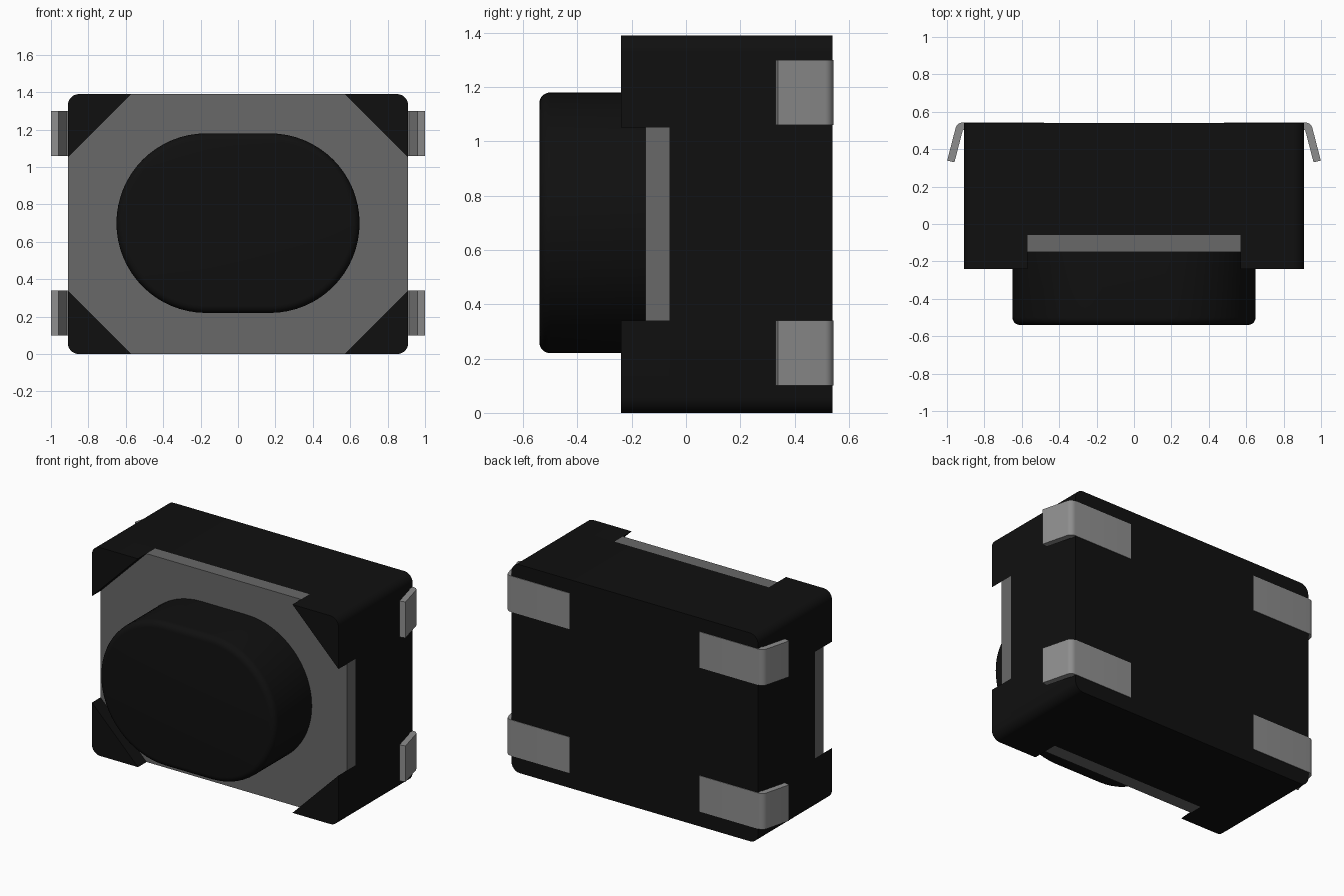
import bpy, bmesh, math
from mathutils import Vector

old = bpy.data.objects.get("Cube")
if old:
    bpy.data.objects.remove(old, do_unlink=True)


def material(name, value):
    m = bpy.data.materials.new(name)
    m.use_nodes = True
    m.diffuse_color = (value, value, value, 1)
    m.node_tree.nodes["Principled BSDF"].inputs["Base Color"].default_value = (value, value, value, 1)
    return m


BLACK = material("black plastic", 0.005)
GREY = material("dark grey steel", 0.14)
SILVER = material("silver contact", 0.27)

W, H, BACK, FRONT = 0.91, 1.39, 0.54, -0.24
CUT = 0.34          # size of the triangular corners
MID = H / 2


def prism(name, points, depth_axis, start, end, mat):
    """Extrude a flat outline along y (points are x, z) or z (points are x, y)."""
    def place(p, d):
        return (p[0], d, p[1]) if depth_axis == "y" else (p[0], p[1], d)
    bm = bmesh.new()
    a = [bm.verts.new(place(p, start)) for p in points]
    b = [bm.verts.new(place(p, end)) for p in points]
    bm.faces.new(a)
    bm.faces.new(b[::-1])
    n = len(a)
    for i in range(n):
        bm.faces.new((a[i], b[i], b[(i + 1) % n], a[(i + 1) % n]))
    bmesh.ops.recalc_face_normals(bm, faces=bm.faces)
    mesh = bpy.data.meshes.new(name)
    bm.to_mesh(mesh)
    bm.free()
    ob = bpy.data.objects.new(name, mesh)
    bpy.context.collection.objects.link(ob)
    mesh.materials.append(mat)
    return ob


def arc(cx, cy, r, a0, a1, steps):
    return [(cx + r * math.cos(math.radians(a0 + (a1 - a0) * i / steps)),
             cy + r * math.sin(math.radians(a0 + (a1 - a0) * i / steps)))
            for i in range(steps + 1)]


def smooth(ob):
    bpy.ops.object.select_all(action="DESELECT")
    ob.select_set(True)
    bpy.context.view_layer.objects.active = ob
    bpy.ops.object.shade_smooth_by_angle(angle=math.radians(35))


# Housing block with rounded upright corners
R = 0.06
outline = []
for i, (sx, sz) in enumerate([(1, 1), (-1, 1), (-1, -1), (1, -1)]):
    outline += arc(sx * (W - R), MID + sz * (MID - R), R, 90 * i, 90 * i + 90, 8)
smooth(prism("housing", outline, "y", -0.06, BACK, BLACK))

# Four raised triangular corners in front of the housing
for sx in (-1, 1):
    for sz in (-1, 1):
        pts = [(W, MID - CUT)] + arc(W - R, MID - R, R, 0, 90, 8) + [(W - CUT, MID)]
        pts = [(sx * x, MID + sz * z) for x, z in pts]
        name = ("left" if sx > 0 else "right") + ("_upper" if sz > 0 else "_lower") + "_corner"
        smooth(prism(name, pts, "y", FRONT, -0.06, BLACK))

# Eight-sided cover plate between the corners
plate = []
for sx, sz in [(1, 1), (-1, 1), (-1, -1), (1, -1)]:
    pair = [(sx * W, MID + sz * (MID - CUT)), (sx * (W - CUT), MID + sz * MID)]
    plate += pair if sx * sz > 0 else pair[::-1]
prism("cover_plate", plate, "y", -0.15, -0.06, GREY)

# Oblong push button with a softened front rim
r = 0.48
button = prism("button", arc(0.17, 0.70, r, -90, 90, 32) + arc(-0.17, 0.70, r, 90, 270, 32),
               "y", -0.54, -0.14, BLACK)
bm = bmesh.new()
bm.from_mesh(button.data)
rim = [e for e in bm.edges if all(v.co.y < -0.5 for v in e.verts)]
bmesh.ops.bevel(bm, geom=rim, offset=0.04, segments=5, affect="EDGES", profile=0.5)
bm.to_mesh(button.data)
bm.free()
smooth(button)

# Bent contacts: a flat pad on the back and a leg folded round the side
T = 0.04
tilt = math.radians(13)
centre = Vector((0.915, BACK - T + 0.003))
inner = Vector((0.96, 0.33))
across = Vector((math.cos(tilt), math.sin(tilt))) * T
profile = [(0.48, BACK + 0.003)] + arc(centre.x, centre.y, T, 90, 13, 6)
profile += [tuple(inner + across), tuple(inner), tuple(centre), (0.48, centre.y)]
for sx in (-1, 1):
    for z0, level in ((0.10, "lower"), (1.06, "upper")):
        side = "left" if sx > 0 else "right"
        smooth(prism(f"{side}_{level}_contact", [(sx * x, y) for x, y in profile],
                     "z", z0, z0 + 0.24, SILVER))
